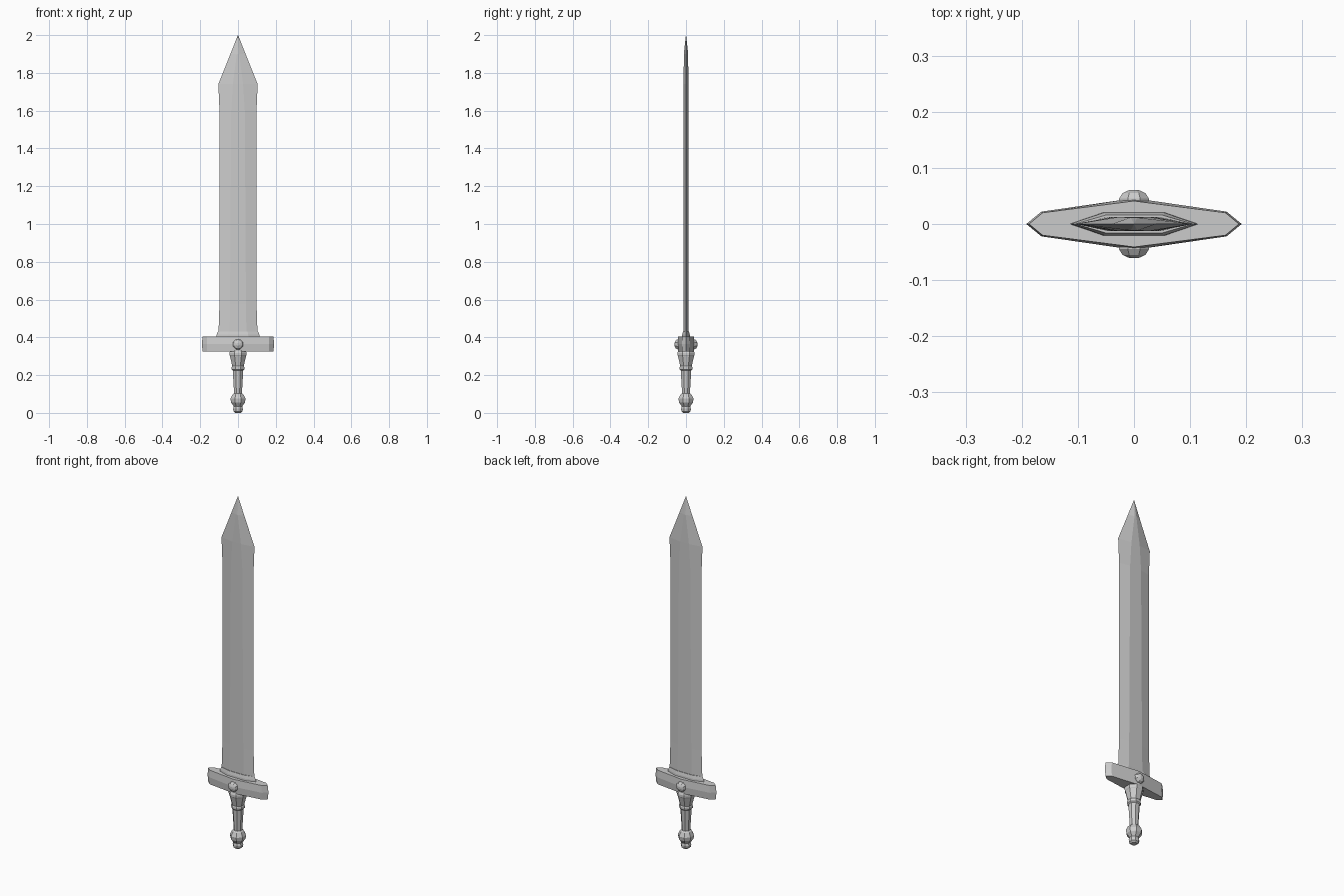
import bpy, bmesh
from math import cos, sin, pi

if "Cube" in bpy.data.objects:
    bpy.data.objects.remove(bpy.data.objects["Cube"])


def loft(name, rings):
    """Skin a stack of equal-length point rings and cap both ends."""
    bm = bmesh.new()
    rows = [[bm.verts.new(p) for p in ring] for ring in rings]
    n = len(rows[0])
    for a, b in zip(rows, rows[1:]):
        for i in range(n):
            j = (i + 1) % n
            bm.faces.new((a[i], a[j], b[j], b[i]))
    bm.faces.new(rows[0][::-1])
    bm.faces.new(rows[-1])
    bmesh.ops.remove_doubles(bm, verts=bm.verts, dist=0.0002)
    bmesh.ops.recalc_face_normals(bm, faces=bm.faces)
    mesh = bpy.data.meshes.new(name)
    bm.to_mesh(mesh)
    bm.free()
    obj = bpy.data.objects.new(name, mesh)
    bpy.context.collection.objects.link(obj)
    return obj


def diamond(w, f, tf, tc, z):
    """Eight-point section: edge w, shoulder (f, tf), centre thickness tc."""
    return [(w, 0, z), (f, tf, z), (0, tc, z), (-f, tf, z),
            (-w, 0, z), (-f, -tf, z), (0, -tc, z), (f, -tf, z)]


def circle(r, h, along_y=False):
    pts = []
    for i in range(8):
        a = pi / 8 + i * pi / 4
        c, s = r * cos(a), r * sin(a)
        pts.append((c, h, 0.363 + s) if along_y else (c, s, h))
    return pts


# Blade: flat central band, bevelled edges, pointed tip
blade = [(0.400, 0.104, 0.045, 0.013), (0.58, 0.098, 0.042, 0.0125),
         (1.60, 0.098, 0.036, 0.0125), (1.74, 0.104, 0.027, 0.0125),
         (1.90, 0.040, 0.006, 0.0115), (2.0, 0.0, 0.0, 0.0)]
loft("blade", [diamond(w, f, t, t, z) for z, w, f, t in blade[:-1]]
     + [diamond(0.0008, 0.0003, 0.0003, 0.0004, 2.0)])

# Collar at the blade root
loft("blade_collar", [diamond(0.115, 0.055, 0.021, 0.021, 0.395),
                      diamond(0.113, 0.054, 0.020, 0.020, 0.415),
                      diamond(0.105, 0.050, 0.016, 0.016, 0.432)])

# Crossguard, slightly fuller at mid height
loft("crossguard", [diamond(0.187, 0.163, 0.020, 0.041, 0.325),
                    diamond(0.192, 0.165, 0.022, 0.046, 0.365),
                    diamond(0.187, 0.163, 0.020, 0.041, 0.405)])

# Rivet through the guard, domed on both faces
rivet = [(0.008, 0.061), (0.022, 0.055), (0.029, 0.045)]
loft("guard_rivet", [circle(r, -y, True) for r, y in rivet]
     + [circle(r, y, True) for r, y in reversed(rivet)])

# Turned grip and pommel
grip = [(0.024, 0.085), (0.0225, 0.105), (0.030, 0.225), (0.036, 0.231),
        (0.036, 0.243), (0.033, 0.249), (0.046, 0.300), (0.049, 0.306),
        (0.049, 0.318), (0.043, 0.330)]
loft("grip", [circle(r, z) for r, z in grip])
pommel = [(0.016, 0.0), (0.026, 0.008), (0.028, 0.022), (0.024, 0.034),
          (0.040, 0.055), (0.043, 0.075), (0.031, 0.098), (0.022, 0.104)]
loft("pommel", [circle(r, z) for r, z in pommel])
